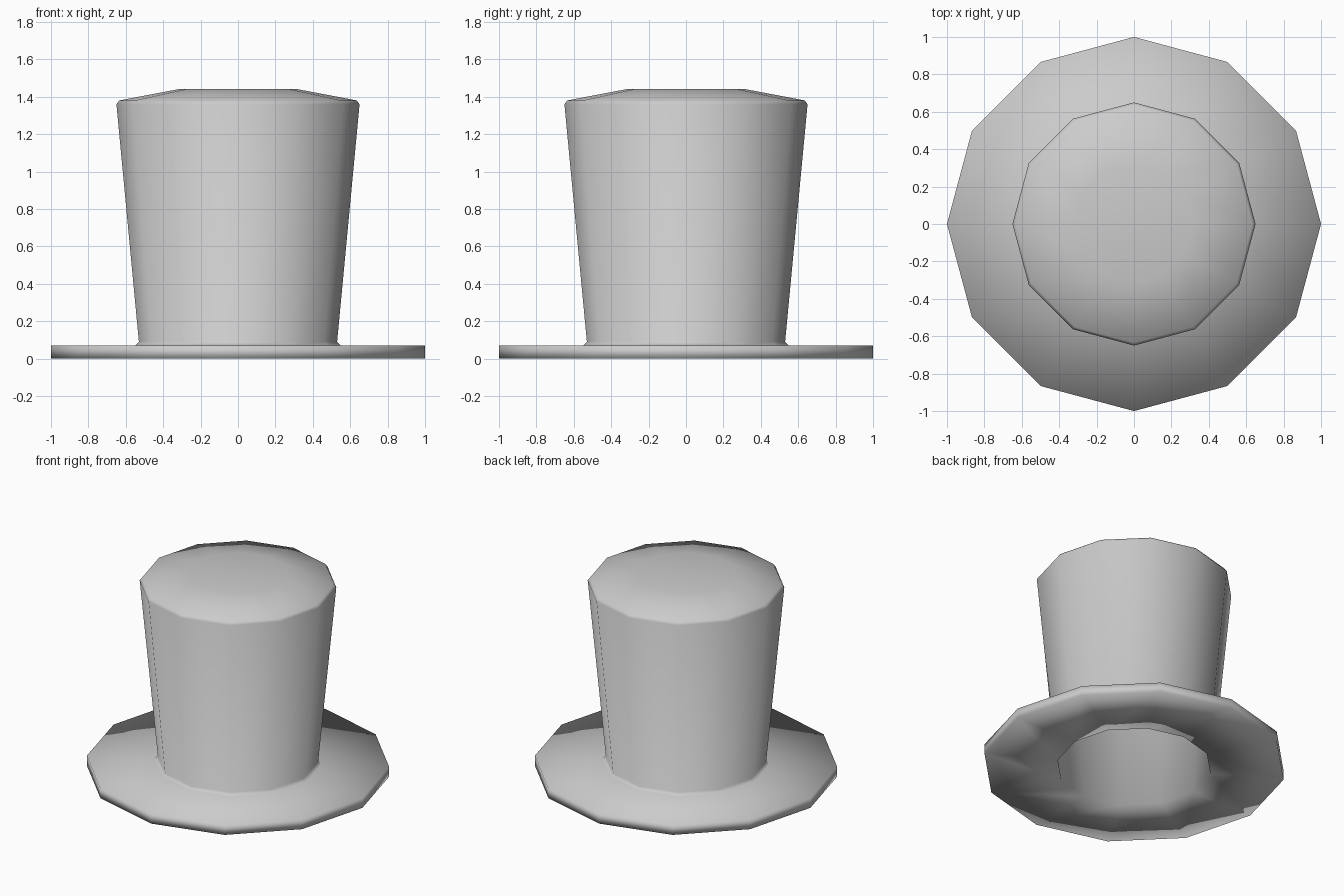
import bpy, bmesh, math

if "Cube" in bpy.data.objects:
    bpy.data.objects.remove(bpy.data.objects["Cube"])

SIDES = 12

def lathe(name, profile):
    """Revolve (radius, z) points about z; radius 0 gives a single pole vertex."""
    bm = bmesh.new()
    rings = []
    for r, z in profile:
        if r == 0:
            rings.append([bm.verts.new((0, 0, z))] * SIDES)
        else:
            rings.append([bm.verts.new((r * math.cos(2 * math.pi * i / SIDES),
                                        r * math.sin(2 * math.pi * i / SIDES), z))
                          for i in range(SIDES)])
    for a, b in zip(rings, rings[1:]):
        for i in range(SIDES):
            j = (i + 1) % SIDES
            bm.faces.new(list(dict.fromkeys((a[i], a[j], b[j], b[i]))))
    bmesh.ops.recalc_face_normals(bm, faces=bm.faces)
    for f in bm.faces:
        f.smooth = True
    me = bpy.data.meshes.new(name)
    bm.to_mesh(me)
    bm.free()
    ob = bpy.data.objects.new(name, me)
    bpy.context.collection.objects.link(ob)
    return ob

# One continuous shell: inside of crown, underside of brim, brim, crown, top
lathe("top_hat", [
    (0, 1.42), (0.32, 1.42), (0.625, 1.36),      # inner ceiling
    (0.51, 0.0),                                 # head opening
    (1.0, 0.0), (1.0, 0.07),                     # brim edge
    (0.55, 0.07), (0.53, 0.09),                  # flare where crown meets brim
    (0.65, 1.36), (0.635, 1.38),                 # crown wall and bevelled rim
    (0.32, 1.44), (0, 1.44),                     # shallow domed top
])
